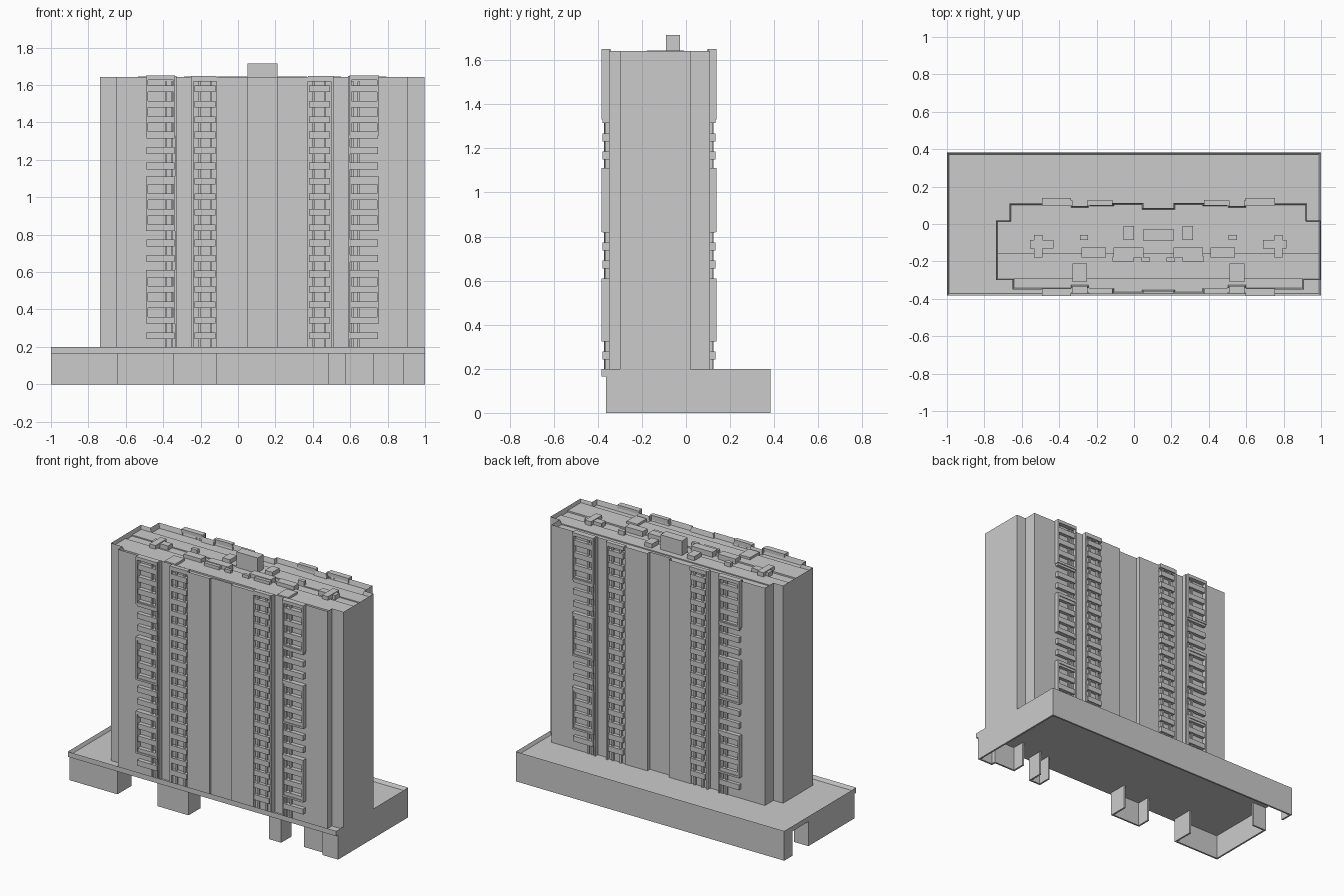
import bpy, bmesh

if "Cube" in bpy.data.objects:
    bpy.data.objects.remove(bpy.data.objects["Cube"])

CX = 0.13      # tower symmetry line in x
YSUM = -0.245  # front y + matching back y


def finish(name, bm):
    bmesh.ops.recalc_face_normals(bm, faces=bm.faces)
    me = bpy.data.meshes.new(name)
    bm.to_mesh(me)
    bm.free()
    ob = bpy.data.objects.new(name, me)
    bpy.context.collection.objects.link(ob)
    return ob


def boxes(name, items):
    """One mesh made of boxes (x0, x1, y0, y1, z0, z1)."""
    bm = bmesh.new()
    for x0, x1, y0, y1, z0, z1 in items:
        vs = bmesh.ops.create_cube(bm, size=1)["verts"]
        for v in vs:
            v.co = ((x0 + x1) / 2 + v.co.x * (x1 - x0),
                    (y0 + y1) / 2 + v.co.y * (y1 - y0),
                    (z0 + z1) / 2 + v.co.z * (z1 - z0))
    return finish(name, bm)


def tray(name, outline, z0, z1, lip, depth):
    """Extruded outline with a sunken top, leaving a parapet."""
    bm = bmesh.new()
    face = bm.faces.new([bm.verts.new((x, y, z0)) for x, y in outline])
    ext = bmesh.ops.extrude_face_region(bm, geom=[face], use_keep_orig=True)["geom"]
    bmesh.ops.translate(bm, vec=(0, 0, z1 - z0),
                        verts=[g for g in ext if isinstance(g, bmesh.types.BMVert)])
    top = [g for g in ext if isinstance(g, bmesh.types.BMFace)][0]
    bmesh.ops.recalc_face_normals(bm, faces=bm.faces)
    bmesh.ops.inset_region(bm, faces=[top], thickness=lip, use_even_offset=True)
    bmesh.ops.translate(bm, vec=(0, 0, -depth), verts=top.verts)
    return finish(name, bm)


def walls(points, z0, z1, t=0.006):
    """Thin axis-aligned walls along a polyline."""
    out = []
    for (ax, ay), (bx, by) in zip(points, points[1:]):
        out.append((min(ax, bx) - t, max(ax, bx) + t,
                    min(ay, by) - t, max(ay, by) + t, z0, z1))
    return out


def mirror_x(items):
    return items + [(2 * CX - b, 2 * CX - a, *r) for a, b, *r in items]


def mirror_y(items):
    return items + [(a, b, YSUM - d, YSUM - c, *r) for a, b, c, d, *r in items]


# Podium deck with low parapet
tray("podium_deck", [(-1, -0.383), (1, -0.383), (1, 0.383), (-1, 0.383)],
     0.165, 0.2, 0.012, 0.022)

# Podium walls: solid back and right, open front with hollow bays
F = -0.357
pod = walls([(-0.994, 0.30), (-0.994, 0.377), (0.994, 0.377), (0.994, F),
             (0.89, F), (0.89, F + 0.03), (0.73, F + 0.03), (0.73, -0.24)], 0, 0.17)
pod += walls([(-0.9, 0.12), (-0.994, 0.12), (-0.994, F), (-0.65, F), (-0.65, -0.22)], 0, 0.17)
pod += walls([(-0.34, -0.27), (-0.34, F), (-0.12, F), (-0.12, -0.24)], 0, 0.17)
pod += walls([(0.49, -0.27), (0.49, F), (0.57, F), (0.57, -0.26)], 0, 0.17)
boxes("podium_walls", pod)

# Tower body from a stepped footprint, mirrored about its centre line
front = [(-0.737, -0.30), (-0.65, -0.30), (-0.65, -0.35), (-0.33, -0.35),
         (-0.33, -0.335), (-0.25, -0.335), (-0.25, -0.352), (-0.115, -0.352),
         (-0.115, -0.372), (0.05, -0.372), (0.05, -0.36)]
back = [(-0.737, 0.02), (-0.665, 0.02), (-0.665, 0.11), (-0.33, 0.11),
        (-0.33, 0.095), (-0.25, 0.095), (-0.25, 0.105), (-0.115, 0.105),
        (-0.115, 0.112), (0.05, 0.112), (0.05, 0.085)]


def flip(pts):
    return [(2 * CX - x, y) for x, y in pts]


tray("tower_body", front + flip(front)[::-1] + flip(back) + back[::-1],
     0.17, 1.643, 0.008, 0.033)

# Balconies: parapet bands per floor, window posts and grouped frames
outer, inner, frames = [], [], []
for k in range(17):
    z = 0.26 + 0.0825 * k
    outer.append((-0.488, -0.34, -0.378, -0.345, z - 0.018, z + 0.018))
    inner.append((-0.232, -0.12, -0.374, -0.345, z - 0.018, z + 0.018))
for x in (-0.385, -0.353):
    outer.append((x - 0.006, x + 0.006, -0.366, -0.345, 0.18, 1.62))
for x in (-0.205, -0.145):
    inner.append((x - 0.006, x + 0.006, -0.364, -0.345, 0.18, 1.62))
outer.append((-0.338, -0.328, -0.37, -0.34, 0.18, 1.648))
inner.append((-0.25, -0.238, -0.37, -0.34, 0.18, 1.648))
inner.append((-0.24, -0.115, -0.374, -0.345, 1.62, 1.648))
for z0, z1 in ((0.325, 0.61), (0.82, 1.11), (1.33, 1.65)):
    frames.append((-0.493, -0.482, -0.384, -0.345, z0, z1))
    frames.append((-0.346, -0.336, -0.384, -0.345, z0, z1))
    frames.append((-0.493, -0.336, -0.384, -0.345, z1 - 0.022, z1))
    frames.append((-0.493, -0.336, -0.384, -0.345, z0, z0 + 0.012))
boxes("outer_balconies", mirror_y(mirror_x(outer)))
boxes("inner_balconies", mirror_y(mirror_x(inner)))
boxes("balcony_frames", mirror_y(mirror_x(frames)))

# Roof: front deck and back deck with a lower walkway between them
boxes("roof_decks", [(-0.73, 0.99, -0.295, -0.155, 1.60, 1.62),
                     (-0.73, 0.99, -0.085, 0.015, 1.60, 1.617)])

# Rooftop plant boxes
R = 1.60
plant = [(-0.535, -0.49, -0.178, -0.06, R, 1.645), (-0.555, -0.43, -0.13, -0.085, R, 1.64),
         (-0.29, -0.245, -0.085, -0.06, R, 1.645), (-0.055, 0.0, -0.085, -0.01, R, 1.645),
         (-0.28, -0.15, -0.178, -0.125, R, 1.645), (-0.11, 0.05, -0.178, -0.125, R, 1.645),
         (-0.115, 0.0, -0.2, -0.175, R, 1.64), (0.04, 0.085, -0.2, -0.18, R, 1.64),
         (-0.33, -0.25, -0.31, -0.21, R, 1.635)]
boxes("roof_plant", mirror_x(plant))
boxes("lift_housing", [(0.05, 0.21, -0.09, -0.027, R, 1.715)])
